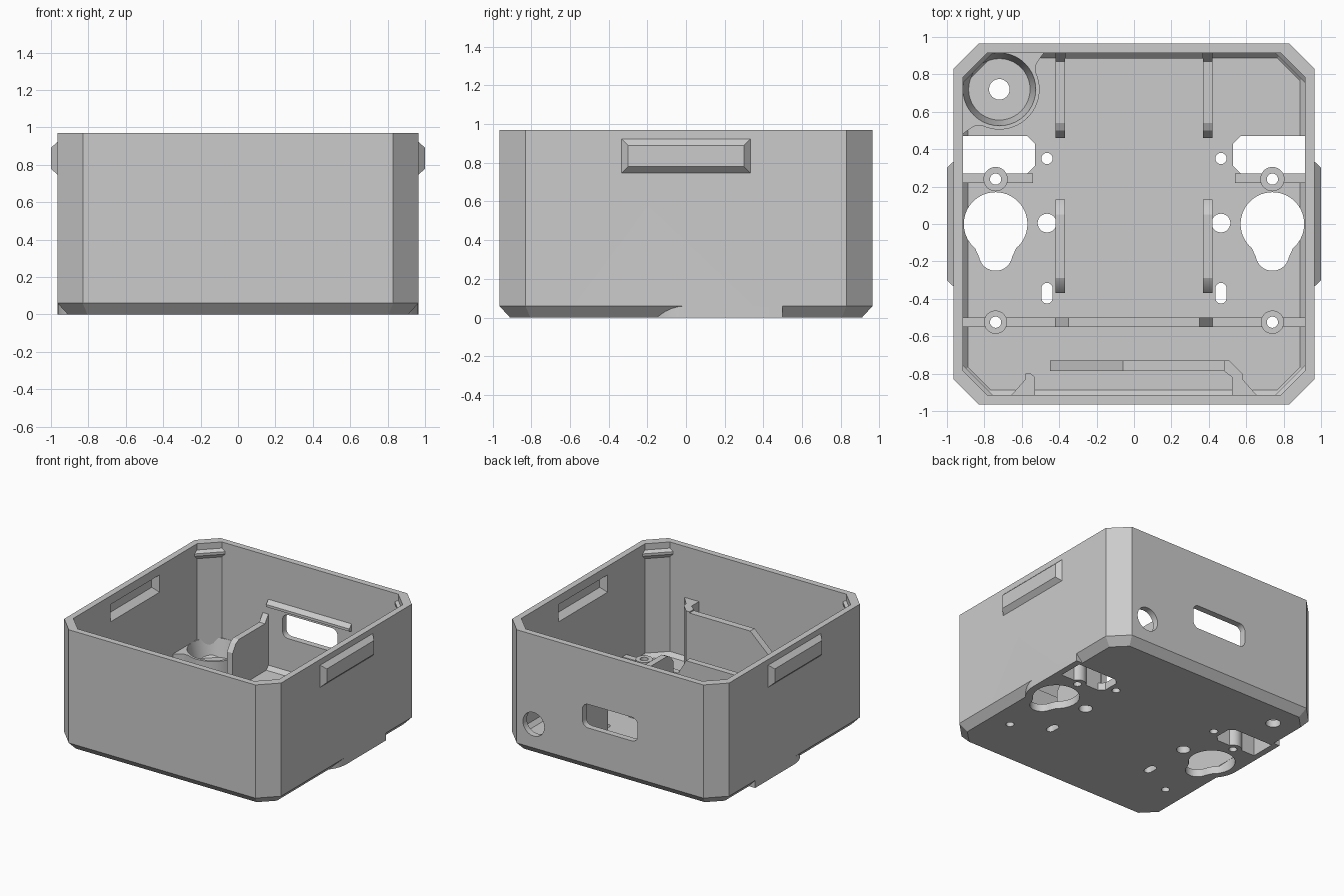
import bpy, bmesh, math

cube = bpy.data.objects.get("Cube")
if cube:
    bpy.data.objects.remove(cube, do_unlink=True)

grey = bpy.data.materials.new("light_grey_plastic")
grey.use_nodes = True
COLOUR = (0.6, 0.6, 0.6, 1)
grey.diffuse_color = COLOUR
grey.node_tree.nodes["Principled BSDF"].inputs["Base Color"].default_value = COLOUR
SIDES = (1, -1)


# ---------- helpers ----------
def loft(name, rings):
    """Closed solid through equally long rings of 3D points, capped at both ends."""
    bm = bmesh.new()
    loops = [[bm.verts.new(p) for p in ring] for ring in rings]
    n = len(loops[0])
    for a, b in zip(loops, loops[1:]):
        for i in range(n):
            j = (i + 1) % n
            bm.faces.new((a[i], a[j], b[j], b[i]))
    bm.faces.new(loops[0][::-1])
    bm.faces.new(loops[-1])
    bmesh.ops.recalc_face_normals(bm, faces=bm.faces)
    mesh = bpy.data.meshes.new(name)
    bm.to_mesh(mesh)
    bm.free()
    mesh.materials.append(grey)
    obj = bpy.data.objects.new(name, mesh)
    bpy.context.scene.collection.objects.link(obj)
    return obj


def prism(name, outline, lo, hi, axis="z"):
    place = {"x": lambda a, b, h: (h, a, b),
             "y": lambda a, b, h: (a, h, b),
             "z": lambda a, b, h: (a, b, h)}[axis]
    return loft(name, [[place(a, b, h) for a, b in outline] for h in (lo, hi)])


def arc(cx, cy, r, start=0, end=360, steps=40):
    full = end - start == 360
    return [(cx + r * math.cos(math.radians(start + (end - start) * i / steps)),
             cy + r * math.sin(math.radians(start + (end - start) * i / steps)))
            for i in range(steps if full else steps + 1)]


def rect(x0, x1, y0, y1):
    return [(x0, y0), (x1, y0), (x1, y1), (x0, y1)]


def mirror(outline, s):
    return [(a * s, b) for a, b in outline]


def octagon(half, cut, z):
    e = half - cut
    return [(x, y, z) for x, y in ((e, -half), (half, -e), (half, e), (e, half),
                                   (-e, half), (-half, e), (-half, -e), (-e, -half))]


def boolean(target, tools, operation="DIFFERENCE"):
    for tool in tools:
        tool.hide_render = True
        mod = target.modifiers.new("cut", "BOOLEAN")
        mod.operation, mod.solver, mod.object = operation, "EXACT", tool
        graph = bpy.context.evaluated_depsgraph_get()
        mesh = bpy.data.meshes.new_from_object(target.evaluated_get(graph))
        target.modifiers.clear()
        target.data = mesh
        bpy.data.objects.remove(tool, do_unlink=True)


# ---------- open box with chamfered corners, wall and floor ----------
box = loft("box_shell", [
    octagon(0.91, 0.105, 0), octagon(0.965, 0.135, 0.06), octagon(0.965, 0.135, 0.97),
    octagon(0.915, 0.13, 0.97), octagon(0.915, 0.13, 0.09), octagon(0.887, 0.12, 0.06)])

# thickened floor beside the keyholes and cable slots
for s in SIDES:
    boolean(box, [prism("pad", mirror(rect(0.6, 0.965, 0, 0.5), s), 0, 0.06),
                  prism("round_pad", arc(0.735 * s, 0, 0.23), 0, 0.06)], "UNION")

# raised cup in the rear corner
CUP = (-0.72, 0.72)
cup = prism("corner_cup", [(-0.93, 0.83), (-0.83, 0.93), (-0.47, 0.93), (-0.5, 0.89),
                           (-0.525, 0.85)]
            + arc(*CUP, 0.215, 25, -115, 24)
            + [(-0.85, 0.525), (-0.89, 0.5), (-0.93, 0.47)], 0.05, 0.2)
boolean(cup, [loft("cup_bore", [[(x, y, z) for x, y in arc(*CUP, r)]
                                for r, z in ((0.16, 0.04), (0.195, 0.201))])])

# floor openings
cuts = [prism("cup_hole", arc(*CUP, 0.055), -0.1, 0.3)]
keyhole = arc(0.74, 0, 0.17, -50, 230) + arc(0.74, -0.16, 0.09, 190, 350, 16)
slot = arc(0.465, -0.345, 0.03, 0, 180, 12) + arc(0.465, -0.395, 0.03, 180, 360, 12)
cable = [(0.915, 0.27), (0.915, 0.47), (0.57, 0.47), (0.53, 0.43), (0.53, 0.31), (0.57, 0.27)]
for s in SIDES:
    for shape in (keyhole, slot, cable, arc(0.465, 0.35, 0.03), arc(0.465, 0.005, 0.05),
                  arc(0.74, 0.24, 0.03), arc(0.74, -0.525, 0.03)):
        cuts.append(prism("floor_cut", mirror(shape, s), -0.1, 0.12))

# rear wall openings: round hole and rounded port
port = []
for cx, cz, a in ((0.195, 0.49, 0), (-0.195, 0.49, 90), (-0.195, 0.4, 180), (0.195, 0.4, 270)):
    port += arc(cx, cz, 0.05, a, a + 90, 6)
cuts += [prism("rear_hole", arc(0.68, 0.25, 0.095), 0.85, 1.1, "y"),
         prism("rear_port", port, 0.85, 1.1, "y")]

# pockets behind the side grips
for s in SIDES:
    cuts.append(loft("grip_pocket", [[(s * x, y, z) for y, z in rect(-w, w, lo, hi)]
                     for x, w, lo, hi in ((0.9, 0.32, 0.75, 0.91), (0.965, 0.28, 0.8, 0.87))]))
boolean(box, cuts)

for s in SIDES:
    side = "left" if s > 0 else "right"
    # bevelled side grip
    loft(side + "_grip", [[(s * x, y, z) for y, z in rect(-w, w, lo, hi)]
         for x, w, lo, hi in ((0.964, 0.335, 0.745, 0.925), (1.0, 0.3, 0.78, 0.89))])

    # tall board cradles
    x0, x1 = sorted((0.37 * s, 0.42 * s))
    prism(side + "_rear_cradle", [(0.46, 0.05), (0.93, 0.05), (0.93, 0.5), (0.915, 0.5),
          (0.87, 0.44), (0.54, 0.44), (0.5, 0.42), (0.46, 0.36)], x0, x1, "x")
    prism(side + "_middle_cradle", [(-0.37, 0.05), (0.13, 0.05), (0.13, 0.33), (0.09, 0.38),
          (0.05, 0.4), (-0.29, 0.4), (-0.33, 0.38), (-0.37, 0.33)], x0, x1, "x")

    # screw bosses and the short rib beside the cable slot
    for place, y, r in (("rear", 0.24, 0.065), ("front", -0.525, 0.062)):
        boss = prism(f"{side}_{place}_boss", arc(0.74 * s, y, r), 0, 0.19)
        boolean(boss, [prism("screw", arc(0.74 * s, y, 0.03), -0.1, 0.3)])
    rib = prism(side + "_short_rib", mirror(rect(0.54, 0.92, 0.22, 0.27), s), 0.05, 0.17)
    boolean(rib, [prism("screw", arc(0.74 * s, 0.24, 0.03), -0.1, 0.3)])

    # snap ridges across the corners
    for t, end in ((1, "rear"), (-1, "front")):
        loft(f"{side}_{end}_corner_ridge",
             [[(s * x, t * y, z) for x, y in ((0.93, 0.8), (0.8, 0.93),
               (0.785 - d, 0.915), (0.915, 0.785 - d))]
              for z, d in ((0.85, 0), (0.88, 0.03), (0.9, 0.03), (0.92, 0))])

# stepped cross rib
cross = prism("cross_rib", [(-0.92, 0.05), (0.92, 0.05), (0.92, 0.17), (0.42, 0.17),
              (0.35, 0.29), (-0.35, 0.29), (-0.42, 0.17), (-0.92, 0.17)], -0.55, -0.5, "y")
boolean(cross, [prism("screw", arc(0.74 * s, -0.525, 0.03), -0.1, 0.4) for s in SIDES])

# catch above the rear port
prism("rear_catch", [(0.93, 0.62), (0.915, 0.62), (0.885, 0.59), (0.885, 0.57), (0.93, 0.55)],
      -0.37, 0.37, "x")

# front guide plate with sloping end, and its two wall brackets
prism("guide_plate", [(-0.45, 0.05), (0.49, 0.05), (0.49, 0.55), (-0.06, 0.55), (-0.45, 0.19)],
      -0.785, -0.73, "y")
prism("guide_bracket", [(0.48, -0.73), (0.51, -0.73), (0.58, -0.8), (0.58, -0.83), (0.66, -0.92),
      (0.525, -0.92), (0.525, -0.82), (0.48, -0.785)], 0.05, 0.56)
prism("guide_stop", [(-0.53, -0.92), (-0.53, -0.82), (-0.55, -0.8), (-0.58, -0.8),
      (-0.58, -0.83), (-0.66, -0.92)], 0.05, 0.56)

# smooth round parts, crisp edges
bpy.ops.object.select_all(action="DESELECT")
for obj in bpy.context.scene.objects:
    if obj.type == "MESH":
        obj.select_set(True)
bpy.context.view_layer.objects.active = box
bpy.ops.object.shade_smooth_by_angle(angle=math.radians(25))
